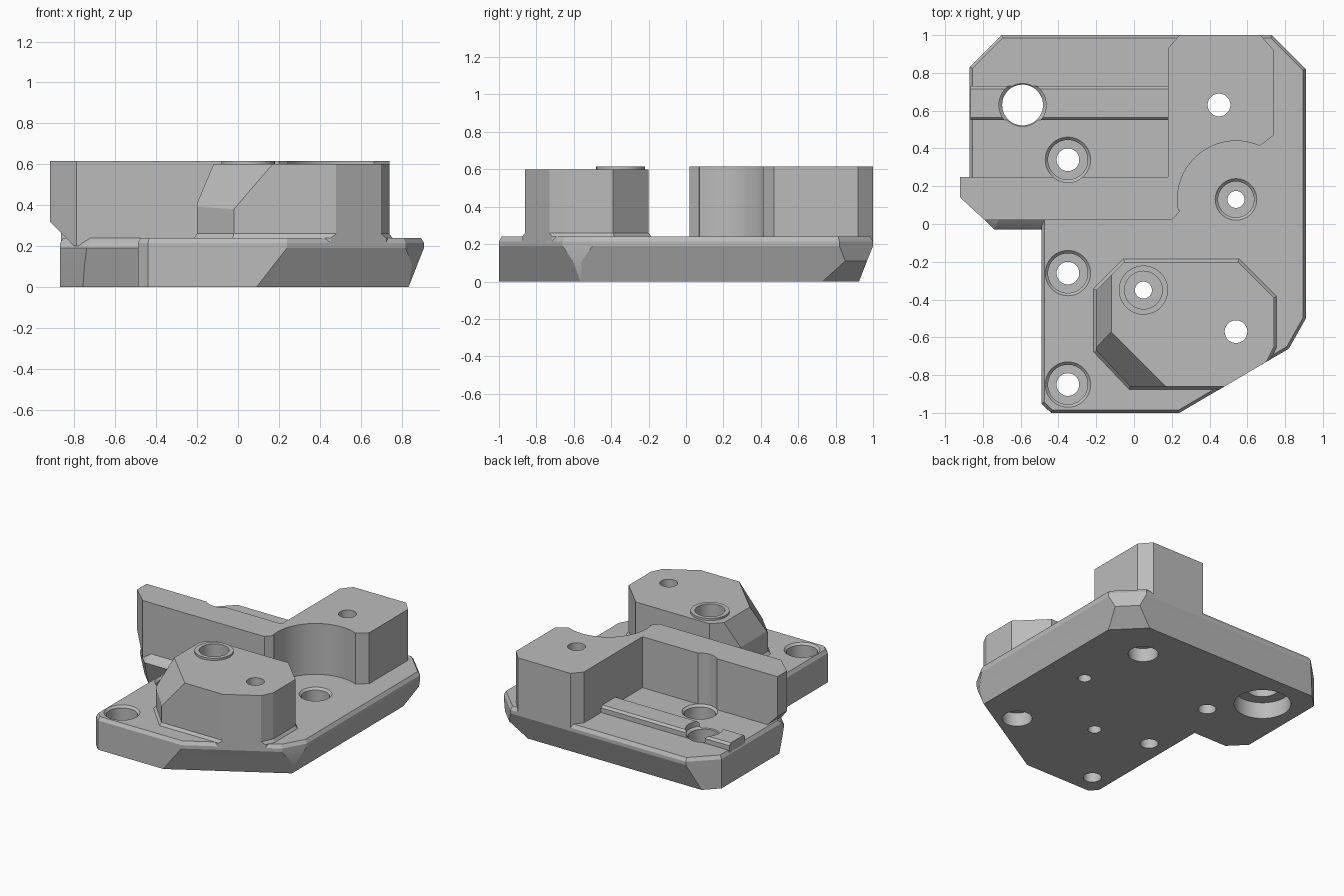
import bpy, bmesh, math
from mathutils import Vector

cube = bpy.data.objects.get("Cube")
if cube:
    bpy.data.objects.remove(cube, do_unlink=True)

grey = bpy.data.materials.new("plain_grey")
grey.use_nodes = True
grey.diffuse_color = (0.5, 0.5, 0.5, 1)
grey.node_tree.nodes["Principled BSDF"].inputs["Base Color"].default_value = (0.5, 0.5, 0.5, 1)


def loft(name, rings):
    """Closed solid through a stack of equal-length rings of 3D points."""
    bm = bmesh.new()
    loops = [[bm.verts.new(p) for p in ring] for ring in rings]
    n = len(loops[0])
    for low, high in zip(loops, loops[1:]):
        for i in range(n):
            j = (i + 1) % n
            bm.faces.new((low[i], low[j], high[j], high[i]))
    bm.faces.new(loops[0][::-1])
    bm.faces.new(loops[-1])
    bmesh.ops.recalc_face_normals(bm, faces=bm.faces)
    mesh = bpy.data.meshes.new(name)
    bm.to_mesh(mesh)
    bm.free()
    mesh.materials.append(grey)
    obj = bpy.data.objects.new(name, mesh)
    bpy.context.collection.objects.link(obj)
    return obj


def inset(outline, amounts, z):
    """Move each edge of a counter-clockwise outline inward by its own amount."""
    pts = [Vector(p) for p in outline]
    n = len(pts)
    lines = []
    for i in range(n):
        d = (pts[(i + 1) % n] - pts[i]).normalized()
        lines.append((pts[i] + Vector((-d.y, d.x)) * amounts[i], d))
    ring = []
    for i in range(n):
        (p, d), (q, e) = lines[i - 1], lines[i]
        t = (q - p).cross(e) / d.cross(e)
        ring.append((*(p + d * t), z))
    return ring


def prism(name, outline, low, high):
    return loft(name, [[(x, y, z) for x, y in outline] for z in (low, high)])


def lathe(name, x, y, profile, sides=48):
    turns = [math.tau * i / sides for i in range(sides)]
    return loft(name, [[(x + r * math.cos(a), y + r * math.sin(a), z) for a in turns]
                       for r, z in profile])


def slice_off(obj, point, normal):
    """Remove everything on the normal side of a plane and cap the cut."""
    bm = bmesh.new()
    bm.from_mesh(obj.data)
    geom = bm.verts[:] + bm.edges[:] + bm.faces[:]
    cut = bmesh.ops.bisect_plane(bm, geom=geom, plane_co=point, plane_no=normal, clear_outer=True)
    edges = [e for e in cut["geom_cut"] if isinstance(e, bmesh.types.BMEdge)]
    bmesh.ops.edgeloop_fill(bm, edges=edges)
    bmesh.ops.recalc_face_normals(bm, faces=bm.faces)
    bm.to_mesh(obj.data)
    bm.free()


# Base plate: undercut on the outer sides, thin chamfer on the top rim
plate = [(-.49, -.95), (-.44, -1), (.24, -1), (.82, -.66), (.91, -.5), (.91, .82),
         (.73, 1), (-.70, 1), (-.87, .83), (-.87, .10), (-.74, -.03), (-.49, -.03)]
t, m, r, w = .075, .032, .015, .05
none = [0] * len(plate)
base = loft("base_plate", [
    inset(plate, [0, 0, t, .034, t, .117, t, 0, 0, .04, t, 0], 0),
    inset(plate, [0, 0, m, 0, m, 0, m, 0, 0, .015, m, 0], .11),
    inset(plate, none, .19),
    inset(plate, [0] * 9 + [.02, .02, 0], .215),
    inset(plate, [r] * 9 + [w, w, r], .24)])

# Tall wall running into the rear block, with a round relief at its inner corner
arc = [(.54 + .31 * math.cos(a), .13 + .31 * math.sin(a))
       for a in (math.radians(66 + i * 125 / 20) for i in range(21))]
wall_outline = [(-.92, .25), (-.92, .14), (-.79, .02), (.20, .02), (.245, .07)] + arc[::-1] + [
    (.74, .47), (.74, .92), (.67, 1), (.24, 1), (.18, .93), (.18, .25)]
wall = prism("wall_and_rear_block", wall_outline, .2, .615)
slice_off(wall, (-.92, 0, .32), (-1, 0, -1))

# Front block with a flared foot and two sloped faces
block_outline = [(-.2, -.35), (-.05, -.2), (.55, -.2), (.74, -.39), (.74, -.65), (.70, -.73),
                 (.48, -.86), (-.02, -.86), (-.2, -.67)][::-1]
foot = [-.015] * 9
foot[2] = 0
block = loft("front_block", [
    inset(block_outline, foot, .2),
    inset(block_outline, foot, .24),
    inset(block_outline, [0] * 9, .26),
    inset(block_outline, [0] * 9, .6)])
slice_off(block, (-.2, 0, .41), (-.19, 0, .08))
slice_off(block, (-.02, -.86, .38), (-.156, -.156, .134))

# Raised collar on the front block
collar = lathe("collar", .05, -.35, [(.13, .57), (.13, .615)])

# Raised rail on the rear deck
rail_profile = [(.55, .22), (.55, .275), (.565, .29), (.715, .29), (.73, .275), (.73, .22)]
rail = loft("deck_rail", [[(x, y, z) for y, z in rail_profile] for x in (-.865, .2)])

# Stepped bores, each turned from a radius and height profile
screw = [(.06, -.1), (.06, .13), (.105, .13), (.105, .225), (.12, .24), (.12, .8)]
nut = [(.1, -.1), (.1, .1), (.06, .1), (.06, .8)]
bores = [(-.35, y, screw) for y in (.34, -.26, -.85)]
bores += [(.45, .63, nut), (.54, -.57, nut)]
bores += [(.54, .13, [(.045, -.1), (.045, .13), (.095, .13), (.095, .225), (.11, .24), (.11, .8)]),
          (.05, -.35, [(.045, -.1), (.045, .45), (.1, .45), (.1, .8)]),
          (-.59, .63, [(.19, -.1), (.19, .12), (.108, .12), (.108, .235), (.125, .25), (.125, .8)])]
cutters = [lathe("bore_cutter", *b) for b in bores]

parts = [base, wall, block, collar, rail]
for part in parts:
    bpy.ops.object.select_all(action='DESELECT')
    part.select_set(True)
    bpy.context.view_layer.objects.active = part
    for cutter in cutters:
        cutter.hide_render = True
        mod = part.modifiers.new("bore", 'BOOLEAN')
        mod.operation = 'DIFFERENCE'
        mod.solver = 'EXACT'
        mod.object = cutter
        bpy.ops.object.modifier_apply(modifier=mod.name)
    bpy.ops.object.shade_smooth_by_angle(angle=math.radians(20))
for cutter in cutters:
    bpy.data.objects.remove(cutter, do_unlink=True)
